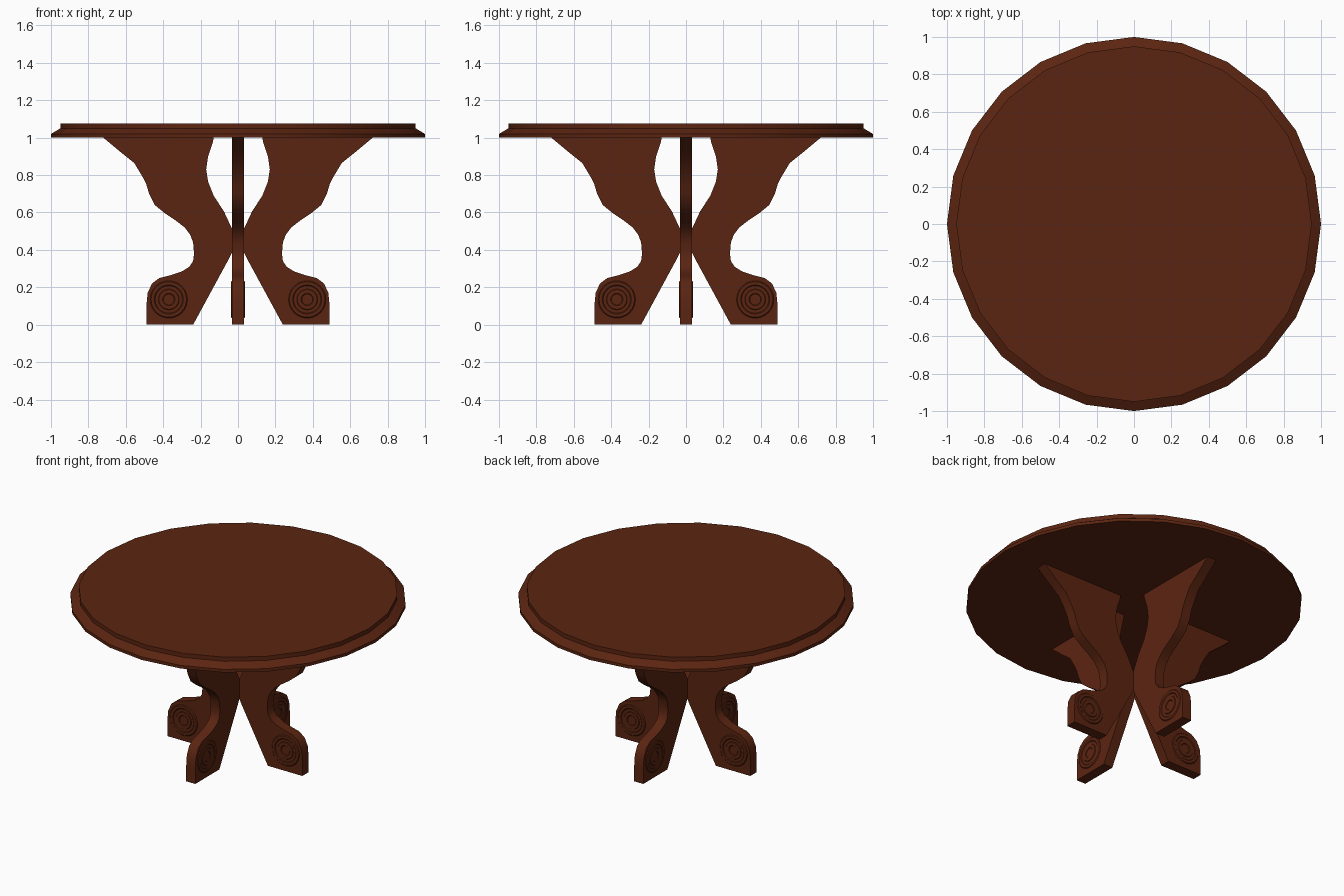
import bpy
import bmesh
from math import cos, sin, pi, radians
from mathutils import Matrix, Vector

cube = bpy.data.objects.get("Cube")
if cube:
    bpy.data.objects.remove(cube)

wood = bpy.data.materials.new("dark_red_wood")
wood.use_nodes = True
colour = (0.105, 0.018, 0.0055, 1)
wood.diffuse_color = colour
shader = next(n for n in wood.node_tree.nodes if n.type == "BSDF_PRINCIPLED")
shader.inputs["Base Color"].default_value = colour
shader.inputs["Roughness"].default_value = 0.6


def finish(name, bm):
    bmesh.ops.recalc_face_normals(bm, faces=bm.faces)
    mesh = bpy.data.meshes.new(name)
    bm.to_mesh(mesh)
    bm.free()
    mesh.materials.append(wood)
    obj = bpy.data.objects.new(name, mesh)
    bpy.context.collection.objects.link(obj)
    bpy.ops.object.select_all(action="DESELECT")
    obj.select_set(True)
    bpy.context.view_layer.objects.active = obj
    bpy.ops.object.shade_smooth_by_angle(angle=radians(30))
    return obj


def lathe(bm, profile, sides, matrix=Matrix()):
    """Stack rings of (radius, height) and cap both ends."""
    rings = []
    for r, h in profile:
        rings.append([bm.verts.new(matrix @ Vector((r * cos(2 * pi * i / sides),
                                                    r * sin(2 * pi * i / sides), h)))
                      for i in range(sides)])
    for a, b in zip(rings, rings[1:]):
        for i in range(sides):
            j = (i + 1) % sides
            bm.faces.new((a[i], a[j], b[j], b[i]))
    bm.faces.new(rings[0])
    bm.faces.new(rings[-1])


# Round top with a stepped, sloping rim
bm = bmesh.new()
lathe(bm, [(1, 1), (1, 1.02), (0.95, 1.05), (0.95, 1.077)], 24)
finish("table_top", bm)

# Leg outline: up the outer scroll, along the top, down the inner curve
OUTER = [(0.24, 0), (0.49, 0), (0.49, 0.1), (0.483, 0.17), (0.46, 0.22),
         (0.42, 0.25), (0.36, 0.265), (0.3, 0.285), (0.26, 0.31), (0.24, 0.34),
         (0.235, 0.38), (0.24, 0.44), (0.255, 0.48), (0.285, 0.52), (0.33, 0.555),
         (0.39, 0.595), (0.445, 0.64), (0.475, 0.7), (0.49, 0.75), (0.51, 0.79),
         (0.555, 0.865), (0.63, 0.925), (0.72, 1)]
INNER = [(0.13, 1), (0.135, 0.975), (0.16, 0.9), (0.17, 0.83), (0.16, 0.765),
         (0.13, 0.69), (0.075, 0.605), (0.04, 0.53), (0.015, 0.48), (0.01, 0.45),
         (0.02, 0.41), (0.05, 0.35)]
HALF = 0.033
# Carved rosette: raised rings with grooves between them
ROSETTE = [(0.1, 0.02), (0.1, HALF), (0.095, 0.038), (0.078, 0.038), (0.073, 0.034),
           (0.056, 0.034), (0.053, 0.038), (0.033, 0.038), (0.029, 0.034)]


def make_leg(name, angle):
    turn = Matrix.Rotation(angle, 4, "Z")
    bm = bmesh.new()
    face = bm.faces.new([bm.verts.new((x, -HALF, z)) for x, z in OUTER + INNER])
    extruded = bmesh.ops.extrude_face_region(bm, geom=[face])["geom"]
    bmesh.ops.translate(bm, vec=(0, 2 * HALF, 0),
                        verts=[v for v in extruded if isinstance(v, bmesh.types.BMVert)])
    bmesh.ops.transform(bm, matrix=turn, verts=bm.verts)
    finish(name, bm)

    bm = bmesh.new()
    for side in (1, -1):
        place = Matrix.Translation((0.37, 0, 0.135)) @ Matrix.Rotation(side * pi / 2, 4, "X")
        lathe(bm, ROSETTE, 24, turn @ place)
    finish(name + "_rosettes", bm)


for i, name in enumerate(("left_leg", "back_leg", "right_leg", "front_leg")):
    make_leg(name, i * pi / 2)
